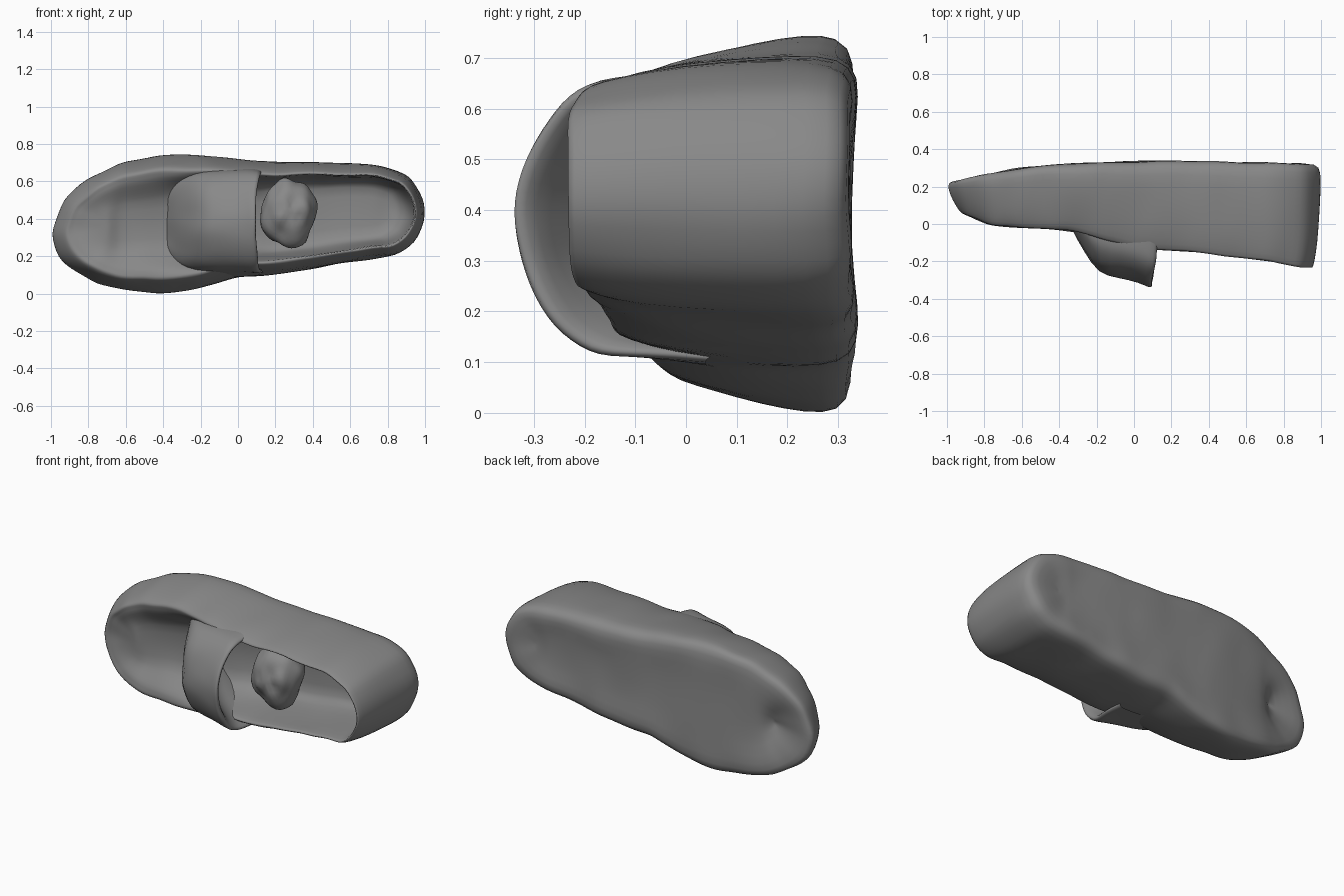
import bpy, bmesh, math
from mathutils import Vector, noise

if "Cube" in bpy.data.objects:
    bpy.data.objects.remove(bpy.data.objects["Cube"])

grey = bpy.data.materials.new("dark_grey")
grey.diffuse_color = (.25, .25, .25, 1)
grey.use_nodes = True
grey.node_tree.nodes["Principled BSDF"].inputs["Base Color"].default_value = grey.diffuse_color


def lerp_table(table, x):
    if x <= table[0][0]:
        return table[0][1]
    for (x0, v0), (x1, v1) in zip(table, table[1:]):
        if x <= x1:
            return v0 + (v1 - v0) * (x - x0) / (x1 - x0)
    return table[-1][1]


def resample(pts, n):
    # even spacing along a closed polygon
    pts = [Vector(p) for p in pts]
    segs = [(a, b, (b - a).length) for a, b in zip(pts, pts[1:] + pts[:1])]
    total = sum(s[2] for s in segs)
    out = []
    for i in range(n):
        d = total * i / n
        for a, b, l in segs:
            if d <= l:
                out.append(a.lerp(b, d / l))
                break
            d -= l
    return out


def finish(name, bm, levels):
    bmesh.ops.recalc_face_normals(bm, faces=bm.faces)
    me = bpy.data.meshes.new(name)
    bm.to_mesh(me)
    bm.free()
    me.materials.append(grey)
    for p in me.polygons:
        p.use_smooth = True
    ob = bpy.data.objects.new(name, me)
    bpy.context.collection.objects.link(ob)
    if levels:
        mod = ob.modifiers.new("smooth", 'SUBSURF')
        mod.levels = mod.render_levels = levels


def loft(name, rings, closed, bump):
    bm = bmesh.new()
    rows = [[bm.verts.new(p) for p in r] for r in rings]
    n = len(rows[0])
    for a, b in zip(rows, rows[1:]):
        for i in range(n if closed else n - 1):
            j = (i + 1) % n
            bm.faces.new((a[i], a[j], b[j], b[i]))
    if closed:
        # caps: strips of quads across the long shape
        for r in (rows[0], rows[-1]):
            bm.faces.new((r[0], r[1], r[-1]))
            for i in range(1, n // 2 - 1):
                bm.faces.new((r[i], r[i + 1], r[n - i - 1], r[n - i]))
            h = n // 2
            bm.faces.new((r[h - 1], r[h], r[h + 1]))
    for v in bm.verts:
        v.co += noise.noise_vector(v.co * 5) * bump + noise.noise_vector(v.co * 13) * bump * .4
    finish(name, bm, 1)


# Outline of the shoe in x, z
OUTLINE = [(-1, .32), (-.97, .22), (-.89, .13), (-.75, .05), (-.57, .01), (-.4, 0),
           (-.22, .02), (0, .085), (.25, .105), (.55, .155), (.85, .205), (.94, .28),
           (1, .42), (.98, .53), (.91, .63), (.76, .69), (.55, .705), (.3, .70),
           (.1, .71), (-.2, .74), (-.42, .745), (-.62, .70), (-.8, .615), (-.94, .49)]
SPINE = [(-.65, .36), (0, .40), (.7, .445)]
BACK = [(-1, .225), (-.8, .275), (-.35, .333), (.15, .343), (1, .322)]
RIM = [(-1, .055), (-.9, .02), (-.8, -.01), (-.35, -.035), (-.2, -.08), (.05, -.14),
       (.15, -.145), (.4, -.165), (.95, -.235)]
FLOOR = [(-.85, .03), (-.6, .06), (-.35, .10), (-.1, .15), (.2, .2), (.8, .18)]
# inward fraction at toe, at heel, height from sole to rim
WALL = [(.7, .7, .03), (.4, .4, .01), (.1, .07, 0), (.0, .0, .07), (.0, .0, .25),
        (.04, .01, .5), (.11, .04, .76), (.17, .09, .94), (.22, .13, 1.0), (.27, .16, .98)]
# inward fraction at toe and heel, depth from rim to floor at toe and heel
CAVITY = [(.34, .18, .1, .3), (.45, .22, .38, .7), (.58, .36, .7, .97), (.72, .6, .95, 1)]

outline = resample(OUTLINE, 72)


def ring(f_toe, f_heel, height):
    out = []
    for p in outline:
        x, z = p
        w = min(1, max(0, (x + .4) / .6))
        sx = max(-.62, min(.68, x))
        sz = lerp_table(SPINE, sx)
        # heel walls lean in more along the sides than at the back
        side = abs(z - sz) / (math.hypot(x - sx, z - sz) + 1e-6)
        fh = f_heel * (1 + 1.1 * side ** 2 * max(0, 1 - f_heel / .4))
        f = f_toe + (fh - f_toe) * w
        out.append(Vector(((x + (sx - x) * f) * 1.005, height(x, w), z + (sz - z) * f)))
    return out


rings = []
for ft, fh, t in WALL:
    rings.append(ring(ft, fh, lambda x, w: lerp_table(BACK, x) * (1 - t) + lerp_table(RIM, x) * t))
for ft, fh, dt, dh in CAVITY:
    def depth(x, w):
        k = dt * (1 - w) + dh * w
        return lerp_table(RIM, x) * (1 - k) + lerp_table(FLOOR, x) * k
    rings.append(ring(ft, fh, depth))
loft("shoe_body", rings, True, .012)

# Raised instep arch: outer skin towards the opening, then back inside
# x, apex y, base y, half width
ARCH = [(-.38, .08, .10, .17), (-.33, -.02, .05, .22), (-.27, -.14, .0, .25),
        (-.19, -.265, -.04, .27), (-.08, -.28, -.06, .28), (.03, -.315, -.08, .28),
        (.085, -.345, -.09, .28), (.10, -.335, -.08, .265), (.085, -.30, -.06, .25),
        (.0, -.24, .03, .22), (-.12, -.15, .10, .18), (-.2, .05, .16, .06)]
sections = []
for x, apex, base, half in ARCH:
    row = []
    for i in range(19):
        a = math.pi * i / 18
        s, c = math.sin(a) ** .8, math.cos(a)
        edge = .04 * (1 - s) if x > -.1 else 0
        row.append(Vector((x + edge, base + (apex - base) * s, .385 + half * c)))
    # skirts that tuck into the shoe walls
    row.insert(0, row[0] + Vector((0, .12, .012)))
    row.append(row[-1] + Vector((0, .12, -.012)))
    sections.append(row)
loft("instep_arch", sections, False, .016)

# Crumpled lump inside the opening
bm = bmesh.new()
bmesh.ops.create_icosphere(bm, subdivisions=4, radius=1)
for v in bm.verts:
    n = v.co.copy()
    r = 1 + .12 * noise.noise(n * 1.8) + .05 * math.sin(4 * math.atan2(n.z, n.x))
    v.co = Vector((.275 + n.x * r * .15, -.01 + n.y * r * .12, .43 + n.z * r * .18))
finish("inner_lump", bm, 0)
